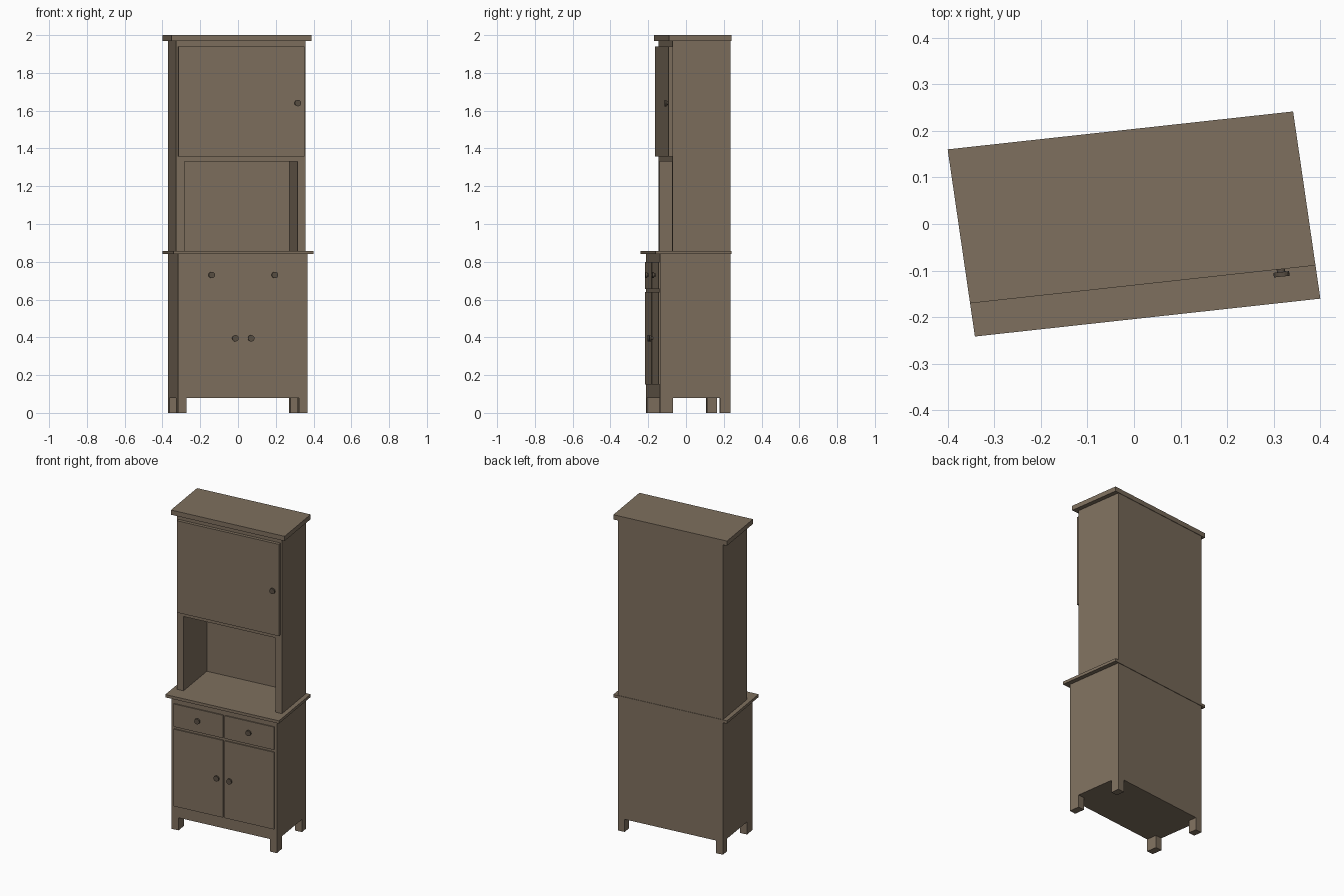
import bpy, bmesh, math
from mathutils import Matrix, Vector

if "Cube" in bpy.data.objects:
    bpy.data.objects.remove(bpy.data.objects["Cube"])

# The cabinet stands slightly turned: u runs along its width, v along its depth
TURN = Matrix(((0.994, -0.144, 0, 0), (0.109, 0.9895, 0, 0), (0, 0, 1, 0), (0, 0, 0, 1)))


def material(name, color):
    mat = bpy.data.materials.new(name)
    mat.diffuse_color = (*color, 1)
    mat.use_nodes = True
    mat.node_tree.nodes["Principled BSDF"].inputs["Base Color"].default_value = mat.diffuse_color
    return mat


WOOD = material("wood", (0.21, 0.16, 0.112))
DARK = material("dark_wood", (0.10, 0.078, 0.056))


def finish(bm, name, mat):
    bmesh.ops.transform(bm, matrix=TURN, verts=bm.verts)
    me = bpy.data.meshes.new(name)
    bm.to_mesh(me)
    bm.free()
    me.materials.append(mat)
    ob = bpy.data.objects.new(name, me)
    bpy.context.collection.objects.link(ob)
    return ob


def box(name, u0, u1, v0, v1, z0, z1):
    bm = bmesh.new()
    size = Matrix.Diagonal((u1 - u0, v1 - v0, z1 - z0, 1))
    mid = Matrix.Translation(((u0 + u1) / 2, (v0 + v1) / 2, (z0 + z1) / 2))
    bmesh.ops.create_cube(bm, size=1, matrix=mid @ size)
    return finish(bm, name, WOOD)


def knob(name, u, v, z):
    # thin stem with a wider round head
    bm = bmesh.new()
    for r, a, b in ((0.009, -0.002, 0.008), (0.017, 0.007, 0.017)):
        m = Matrix.Translation((u, v - (a + b) / 2, z)) @ Matrix.Rotation(math.pi / 2, 4, 'X')
        bmesh.ops.create_cone(bm, cap_ends=True, segments=16, radius1=r, radius2=r,
                              depth=b - a, matrix=m)
    return finish(bm, name, DARK)


W, BACK = 0.345, 0.200       # half width of the carcass, back plane
BASE, UPPER = -0.176, -0.109  # front planes of base and hutch
DOOR = -0.183                # front plane of base doors and drawers

# Base carcass and the two slabs
box("base_body", -W, W, BASE, BACK, 0.08, 0.842)
box("countertop", -0.373, 0.373, -0.203, 0.203, 0.84, 0.858)
box("top_slab", -0.373, 0.373, -0.131, 0.203, 1.97, 2.0)

# Hutch: back, closed upper box and side walls around the open alcove
box("hutch_back", -W, W, 0.19, BACK, 0.857, 1.971)
box("hutch_box", -W, W, UPPER, 0.191, 1.33, 1.971)
box("hutch_door", -0.335, 0.335, -0.130, UPPER + 0.002, 1.357, 1.94)
knob("hutch_knob", 0.298, -0.130, 1.64)

# Mirrored parts
for side, s in (("left", -1), ("right", 1)):
    def span(a, b):
        return min(s * a, s * b), max(s * a, s * b)
    box(f"hutch_side_{side}", *span(0.302, W), UPPER, 0.191, 0.857, 1.331)
    box(f"front_leg_{side}", *span(0.300, W), BASE, BASE + 0.068, 0, 0.081)
    box(f"back_leg_{side}", *span(0.300, W), BACK - 0.055, BACK, 0, 0.081)
    box(f"drawer_{side}", *span(0.006, 0.33), DOOR, BASE + 0.002, 0.655, 0.80)
    box(f"base_door_{side}", *span(0.006, 0.33), DOOR, BASE + 0.002, 0.15, 0.64)
    knob(f"drawer_knob_{side}", s * 0.168, DOOR, 0.73)
    knob(f"base_door_knob_{side}", s * 0.042, DOOR, 0.395)
